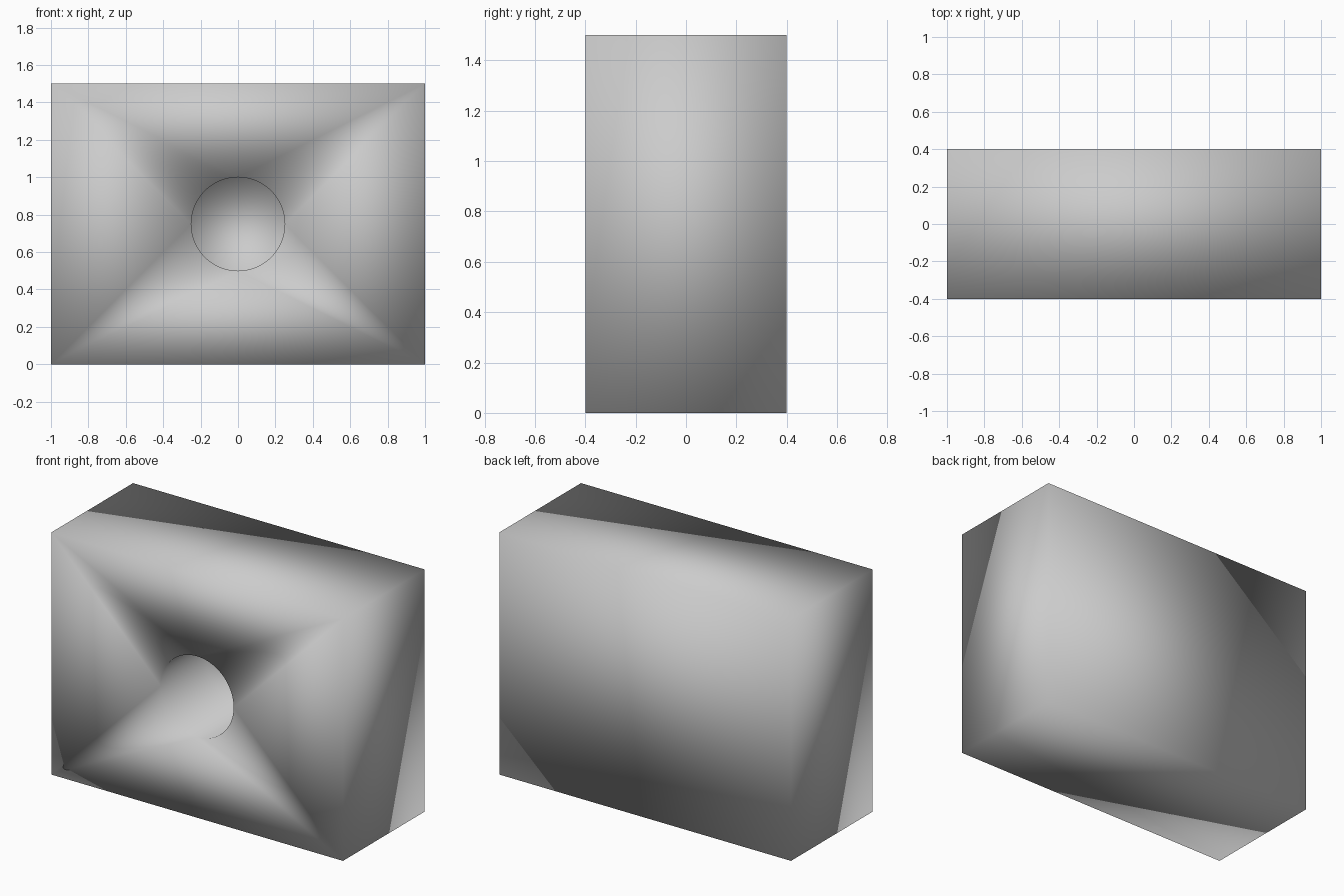
import bpy, bmesh, math

if "Cube" in bpy.data.objects:
    bpy.data.objects.remove(bpy.data.objects["Cube"])

W, D, H = 1.0, 0.4, 1.5        # half width, half depth, height
R, CZ, DEPTH = 0.25, 0.75, 0.45  # round recess
N = 128
Q = N // 4

bm = bmesh.new()

# Block corners, counter-clockwise seen from the front, starting top right
signs = [(W, H), (-W, H), (-W, 0), (W, 0)]
front = [bm.verts.new((x, -D, z)) for x, z in signs]
back = [bm.verts.new((x, D, z)) for x, z in signs]


def ring(y):
    return [bm.verts.new((R * math.cos(2 * math.pi * i / N), y,
                          CZ + R * math.sin(2 * math.pi * i / N))) for i in range(N)]


rim, floor = ring(-D), ring(-D + DEPTH)

# Sides and back of the block
for i in range(4):
    j = (i + 1) % 4
    bm.faces.new((front[i], front[j], back[j], back[i]))
bm.faces.new(back)

# Front face: a fan from each corner to its quarter of the rim, plus joining triangles
for c in range(4):
    for k in range(Q):
        a = c * Q + k
        bm.faces.new((front[c], rim[a], rim[(a + 1) % N]))
    bm.faces.new((front[c], rim[(c + 1) * Q % N], front[(c + 1) % 4]))

# Recess wall and floor
for i in range(N):
    j = (i + 1) % N
    bm.faces.new((rim[i], rim[j], floor[j], floor[i]))
bm.faces.new(floor)

bmesh.ops.recalc_face_normals(bm, faces=bm.faces)
for f in bm.faces:
    f.smooth = True

mesh = bpy.data.meshes.new("block_with_round_recess")
bm.to_mesh(mesh)
bm.free()
bpy.context.collection.objects.link(bpy.data.objects.new("block_with_round_recess", mesh))
